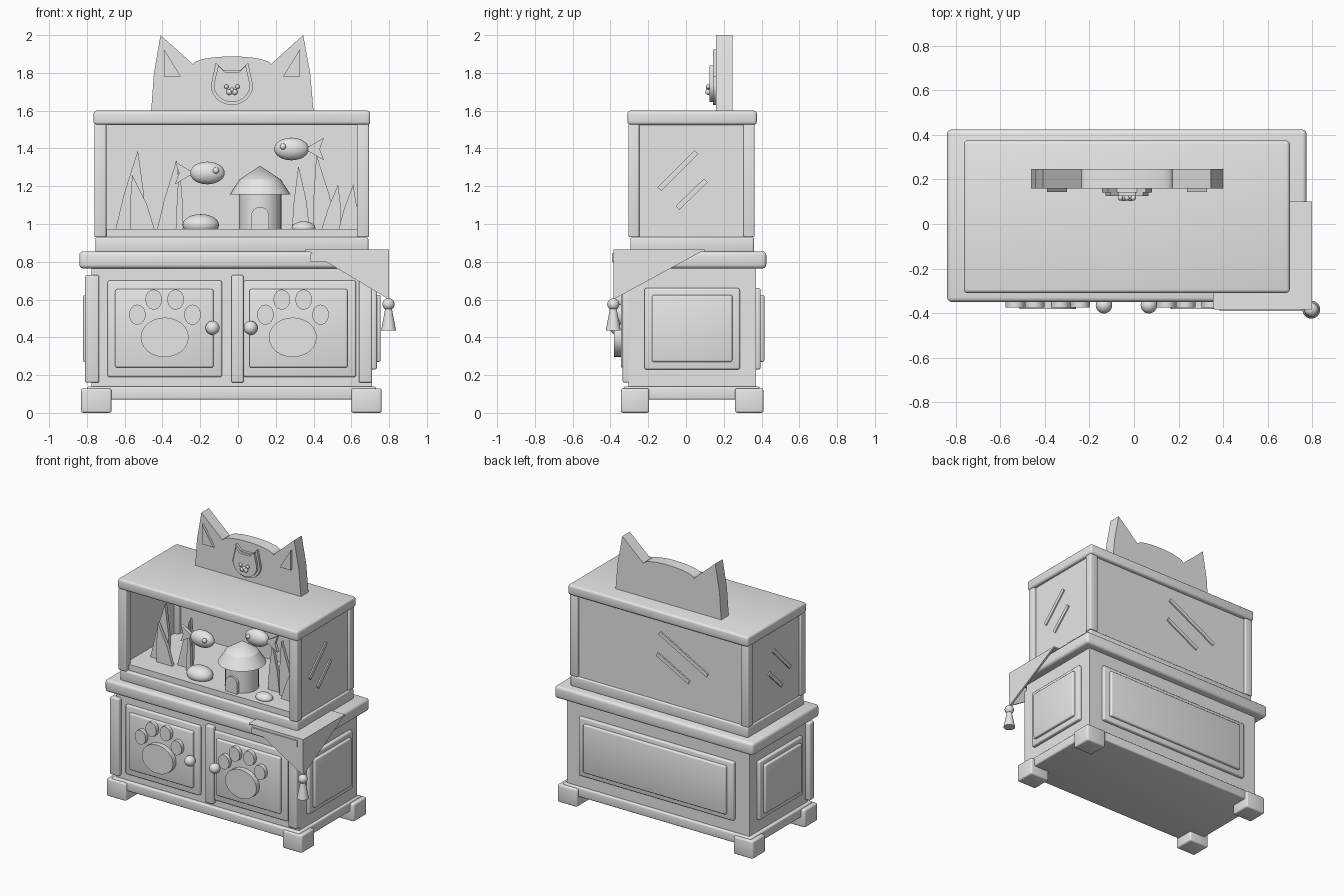
import bpy, bmesh, math
from mathutils import Matrix, Vector

if "Cube" in bpy.data.objects:
    bpy.data.objects.remove(bpy.data.objects["Cube"])

grey = bpy.data.materials.new("light grey")
grey.diffuse_color = (0.8, 0.8, 0.8, 1)
grey.use_nodes = True
grey.node_tree.nodes["Principled BSDF"].inputs["Base Color"].default_value = grey.diffuse_color


def finish(name, bm):
    bmesh.ops.recalc_face_normals(bm, faces=bm.faces)
    me = bpy.data.meshes.new(name)
    bm.to_mesh(me)
    bm.free()
    me.materials.append(grey)
    ob = bpy.data.objects.new(name, me)
    bpy.context.collection.objects.link(ob)
    return ob


def box(name, x0, x1, y0, y1, z0, z1, bevel=0.01):
    bm = bmesh.new()
    m = Matrix.Translation(((x0 + x1) / 2, (y0 + y1) / 2, (z0 + z1) / 2)) @ \
        Matrix.Diagonal((x1 - x0, y1 - y0, z1 - z0, 1))
    bmesh.ops.create_cube(bm, size=1, matrix=m)
    if bevel:
        bmesh.ops.bevel(bm, geom=bm.edges[:], offset=bevel, segments=3,
                        profile=0.5, affect='EDGES')
    return finish(name, bm)


def prism(name, pts, lo, hi, axis='y'):
    """Extrude an outline: (x, z) along y, or (y, z) along x."""
    bm = bmesh.new()
    at = (lambda a, b, d: (a, d, b)) if axis == 'y' else (lambda a, b, d: (d, a, b))
    f = bm.faces.new([bm.verts.new(at(a, b, lo)) for a, b in pts])
    r = bmesh.ops.extrude_face_region(bm, geom=[f])
    vs = [g for g in r['geom'] if isinstance(g, bmesh.types.BMVert)]
    bmesh.ops.translate(bm, verts=vs, vec=Vector(at(0, 0, hi - lo)))
    return finish(name, bm)


def ball(name, c, r, seg=24):
    bm = bmesh.new()
    m = Matrix.Translation(c) @ Matrix.Diagonal((*r, 1))
    bmesh.ops.create_uvsphere(bm, u_segments=seg, v_segments=seg // 2, radius=1, matrix=m)
    return finish(name, bm)


def cone(name, x, y, z0, z1, r0, r1, seg=24):
    bm = bmesh.new()
    bmesh.ops.create_cone(bm, cap_ends=True, segments=seg, radius1=r0, radius2=r1,
                          depth=z1 - z0, matrix=Matrix.Translation((x, y, (z0 + z1) / 2)))
    return finish(name, bm)


def ellipse(cx, cz, rx, rz, n=24):
    return [(cx + rx * math.cos(2 * math.pi * i / n), cz + rz * math.sin(2 * math.pi * i / n))
            for i in range(n)]


def bar(a, b, w):
    """Outline of a straight strip from a to b."""
    a, b = Vector(a), Vector(b)
    d = (b - a).normalized() * w / 2
    n = Vector((-d.y, d.x))
    return [a + n, a - n, b - n, b + n]


# Cabinet: feet, plinth, body, counter
for fx, sx in (("left", -0.83), ("right", 0.60)):
    for fy, sy in (("front", -0.345), ("back", 0.26)):
        box(f"{fy}_{fx}_foot", sx, sx + 0.16, sy, sy + 0.15, 0, 0.13, 0.012)
box("plinth", -0.80, 0.73, -0.33, 0.39, 0.07, 0.14)
box("cabinet_body", -0.775, 0.71, -0.305, 0.37, 0.12, 0.78, 0)
box("counter_top", -0.84, 0.775, -0.35, 0.425, 0.765, 0.855, 0.02)
for n, x0, x1 in (("left", -0.81, -0.735), ("middle", -0.035, 0.03), ("right", 0.64, 0.71)):
    box(f"{n}_post", x0, x1, -0.335, -0.28, 0.16, 0.73)

# Doors with raised panel, knob and paw plates
for n, x0, x1, p0, p1, knob, paw in (("left", -0.69, -0.085, -0.65, -0.13, -0.135, -0.388),
                                     ("right", 0.03, 0.625, 0.06, 0.58, 0.067, 0.29)):
    box(f"{n}_door", x0, x1, -0.325, -0.29, 0.19, 0.70)
    box(f"{n}_door_panel", p0, p1, -0.345, -0.30, 0.24, 0.655)
    ball(f"{n}_door_knob", (knob, -0.365, 0.45), (0.037,) * 3)
    prism(f"{n}_paw_pad", ellipse(paw, 0.40, 0.127, 0.105), -0.382, -0.33)
    for i, (dx, z) in enumerate(((-0.145, 0.52), (-0.058, 0.60), (0.058, 0.60), (0.147, 0.52))):
        prism(f"{n}_paw_toe_{i}", ellipse(paw + dx, z, 0.044, 0.053), -0.375, -0.33)

# Raised panels on the sides and the back
for n, a, b, c in (("right", 0.69, 0.735, 0.755), ("left", -0.76, -0.80, -0.82)):
    box(f"{n}_side_panel", min(a, b), max(a, b), -0.22, 0.285, 0.23, 0.66)
    box(f"{n}_side_inner_panel", min(a, c), max(a, c), -0.18, 0.245, 0.27, 0.625)
box("back_panel", -0.66, 0.60, 0.35, 0.395, 0.23, 0.66)
box("back_inner_panel", -0.61, 0.55, 0.35, 0.415, 0.27, 0.625)

# Tank: base, sand, corner posts, panes, lid
box("tank_base", -0.755, 0.69, -0.295, 0.36, 0.85, 0.93)
box("sand", -0.73, 0.665, -0.27, 0.335, 0.92, 0.973, 0)
for fx, x in (("left", -0.76), ("right", 0.63)):
    for fy, y in (("front", -0.305), ("back", 0.305)):
        box(f"tank_{fy}_{fx}_post", x, x + 0.063, y, y + 0.058, 0.93, 1.53, 0.007)
box("tank_lid", -0.765, 0.70, -0.31, 0.375, 1.525, 1.60, 0.016)
box("right_pane", 0.665, 0.675, -0.27, 0.33, 0.92, 1.53, 0)
box("left_pane", -0.745, -0.735, -0.27, 0.33, 0.92, 1.53, 0)
box("back_pane", -0.73, 0.66, 0.335, 0.345, 0.92, 1.53, 0)

# Glints on the panes
side = (((-0.14, 1.185), (0.055, 1.38), 0.028), ((-0.045, 1.085), (0.105, 1.23), 0.028))
for i, s in enumerate(side):
    prism(f"right_glint_{i}", bar(*s), 0.67, 0.684, 'x')
    prism(f"left_glint_{i}", bar(*s), -0.754, -0.74, 'x')
for i, s in enumerate((((-0.42, 1.22), (-0.03, 1.43), 0.028), ((-0.27, 1.13), (-0.01, 1.27), 0.028))):
    prism(f"back_glint_{i}", bar(*s), 0.34, 0.355)

# Hut with arched door
cone("hut_wall", 0.117, -0.12, 0.96, 1.18, 0.112, 0.112, 32)
cone("hut_roof_lower", 0.117, -0.12, 1.155, 1.235, 0.162, 0.11, 32)
cone("hut_roof_upper", 0.117, -0.12, 1.235, 1.308, 0.11, 0.0, 32)
arch = [(0.117 + 0.047 * math.cos(math.pi * i / 12), 1.043 + 0.047 * math.sin(math.pi * i / 12))
        for i in range(13)]
prism("hut_door", arch + [(0.07, 0.965), (0.164, 0.965)], -0.245, -0.19)

# Rocks
ball("large_rock", (-0.197, -0.16, 0.995), (0.097, 0.075, 0.057))
ball("small_rock", (0.347, -0.19, 0.98), (0.063, 0.05, 0.034))

# Water weeds: base left, base right, tip x, tip z, y
for i, (a, b, t, z, y) in enumerate(((-0.65, -0.50, -0.53, 1.39, -0.08), (-0.57, -0.44, -0.56, 1.26, -0.12),
                                     (-0.43, -0.31, -0.325, 1.34, -0.08), (-0.33, -0.29, -0.31, 1.33, -0.12),
                                     (0.285, 0.38, 0.32, 1.31, -0.05), (0.40, 0.52, 0.415, 1.37, -0.08),
                                     (0.44, 0.54, 0.53, 1.21, -0.12), (0.53, 0.63, 0.61, 1.21, -0.08))):
    m = 0.45
    mid = 0.97 + (z - 0.97) * m
    bulge = 0.25 * (b - a)
    prism(f"weed_{i}", [(a, 0.965), (b, 0.965), (b + (t - b) * m + bulge * 0.4, mid),
                        (t, z), (a + (t - a) * m - bulge * 0.2, mid)], y - 0.012, y + 0.012)

# Fish: d is the facing direction
for n, x, z, d in (("left", -0.162, 1.27, 1), ("right", 0.283, 1.397, -1)):
    ball(f"{n}_fish_body", (x, -0.18, z), (0.092, 0.05, 0.06))
    ball(f"{n}_fish_eye", (x + d * 0.045, -0.222, z + 0.013), (0.017,) * 3, 12)
    prism(f"{n}_fish_tail", [(x - d * 0.07, z), (x - d * 0.172, z + 0.06), (x - d * 0.15, z),
                             (x - d * 0.172, z - 0.06)], -0.192, -0.168)

# Headboard with ears
cx = -0.032
arc = [(cx + 0.205 * math.cos(t), 1.845 + 0.042 * math.sin(t))
       for t in (math.pi * i / 16 for i in range(17))]
prism("headboard", [(-0.46, 1.595), (0.40, 1.595), (0.382, 1.80), (0.345, 2.0)] + arc +
      [(-0.41, 2.0), (-0.445, 1.80)], 0.16, 0.247)
for n, s in (("left", -1), ("right", 1)):
    prism(f"{n}_inner_ear", [(cx + s * 0.36, 1.925), (cx + s * 0.27, 1.78), (cx + s * 0.36, 1.78)],
          0.143, 0.17)

# Cat face badge
def badge(k):
    low = [(0.112 * math.cos(t), -0.005 + 0.105 * math.sin(t))
           for t in (math.pi + math.pi * i / 16 for i in range(17))]
    pts = low + [(0.085, 0.115), (0.045, 0.075), (-0.045, 0.075), (-0.085, 0.115)]
    return [(cx + k * a, 1.74 + k * b) for a, b in pts]


prism("badge_rim", badge(1.0), 0.142, 0.17)
prism("badge_face", badge(0.86), 0.125, 0.15)
for n, dx, z, r in (("left_eye", -0.029, 1.727, 0.012), ("right_eye", 0.029, 1.727, 0.012),
                    ("nose", 0, 1.71, 0.012), ("left_muzzle", -0.015, 1.698, 0.015),
                    ("right_muzzle", 0.015, 1.698, 0.015)):
    ball(n, (cx + dx, 0.117, z), (r, r, r), 12)

# Draped cloth with stripe and tassel
box("cloth_top", 0.355, 0.80, -0.38, 0.10, 0.853, 0.864, 0)
prism("cloth_front", [(0.36, 0.864), (0.80, 0.864), (0.80, 0.60)], -0.385, -0.372)
prism("cloth_side", [(0.10, 0.864), (-0.385, 0.864), (-0.385, 0.60)], 0.787, 0.80, 'x')
box("cloth_stripe", 0.385, 0.755, -0.392, -0.375, 0.80, 0.845, 0)
ball("tassel_knot", (0.797, -0.385, 0.575), (0.032,) * 3)
cone("tassel_skirt", 0.797, -0.385, 0.435, 0.56, 0.04, 0.016)

# Smooth curved surfaces, keep hard edges
bpy.ops.object.select_all(action='DESELECT')
for ob in bpy.context.scene.objects:
    ob.select_set(True)
bpy.context.view_layer.objects.active = bpy.context.scene.objects[0]
bpy.ops.object.shade_smooth_by_angle(angle=math.radians(35))
